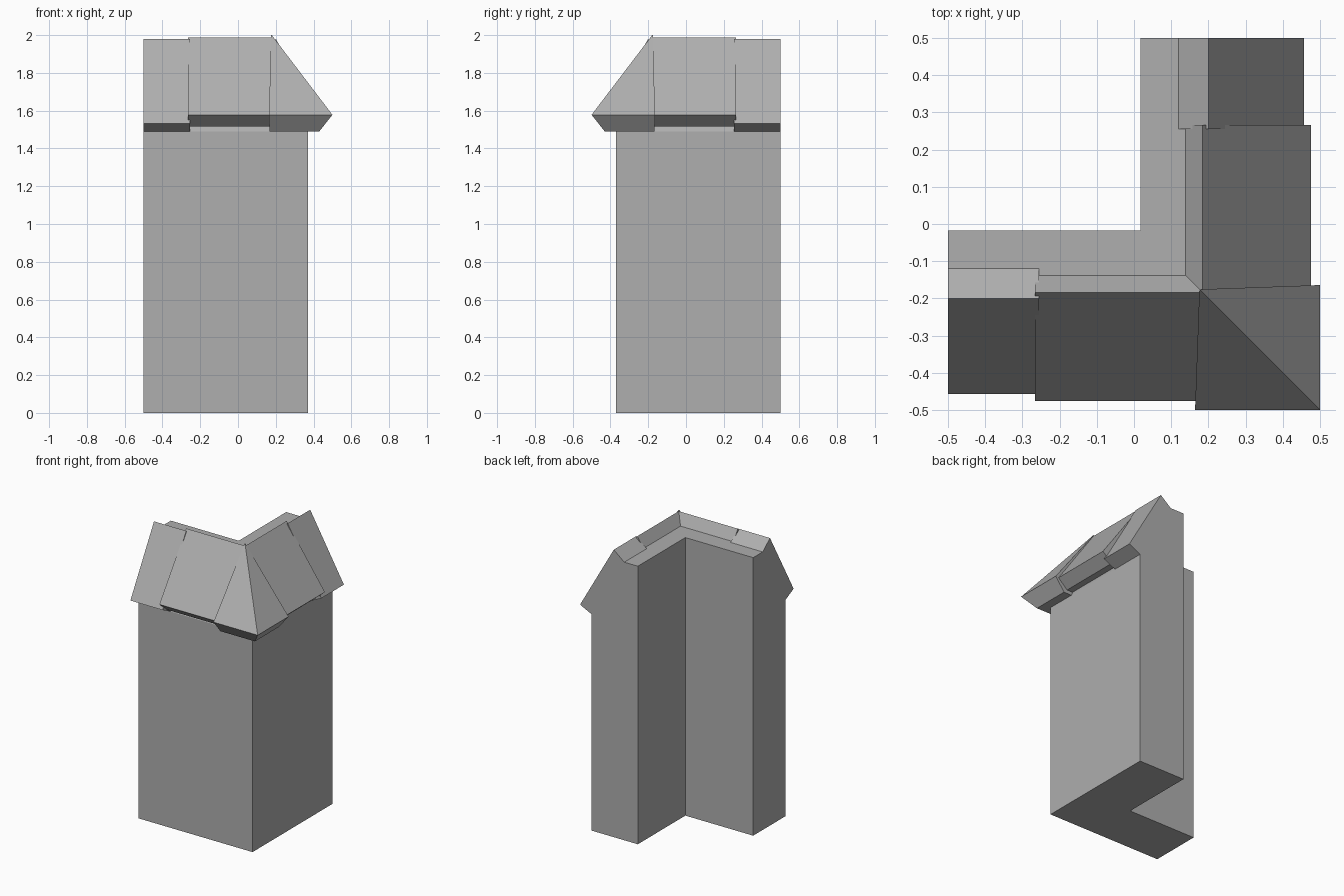
import bpy, bmesh

if "Cube" in bpy.data.objects:
    bpy.data.objects.remove(bpy.data.objects["Cube"])

END = -0.5    # where both arms of the L stop

stone = bpy.data.materials.new("dark_grey")
stone.diffuse_color = (0.425, 0.425, 0.425, 1)
stone.use_nodes = True
stone.node_tree.nodes["Principled BSDF"].inputs["Base Color"].default_value = stone.diffuse_color


def sweep(name, profile, paths):
    """Sweep a closed (distance outwards, z) profile along each path of stations."""
    bm = bmesh.new()
    for path in paths:
        rings = [[bm.verts.new((*station(d), z)) for d, z in profile] for station in path]
        n = len(profile)
        for a, b in zip(rings, rings[1:]):
            for i in range(n):
                j = (i + 1) % n
                bm.faces.new((a[i], a[j], b[j], b[i]))
        bm.faces.new(rings[0])
        bm.faces.new(rings[-1][::-1])
    bmesh.ops.recalc_face_normals(bm, faces=bm.faces)
    mesh = bpy.data.meshes.new(name)
    bm.to_mesh(mesh)
    bm.free()
    mesh.materials.append(stone)
    obj = bpy.data.objects.new(name, mesh)
    bpy.context.collection.objects.link(obj)
    return obj


def front(s, taper=0.0):
    return lambda d: (s - taper * d, -d)      # station on the front arm


def side(s, taper=0.0):
    return lambda d: (d, -s + taper * d)      # station on the right arm


def mitre(d):
    return (d, -d)                            # station on the outer corner diagonal


def around(s, taper=0.0):
    return [[front(s, taper), mitre, side(s, taper)]]


# L-shaped wall with its outer top chamfered under the roof
sweep("wall", [(0.017, 0), (0.37, 0), (0.37, 1.49), (0.15, 1.915), (0.017, 1.915)],
      around(END))

# Low roof panels at the two arm ends
sweep("end_roof_panels",
      [(0.12, 1.915), (0.2, 1.98), (0.457, 1.533), (0.37, 1.49), (0.15, 1.915)],
      [[front(END), front(-0.255)], [side(END), side(-0.255)]])

# Raised middle roof panels, mitred at the ridge
sweep("middle_roof_panels",
      [(0.138, 1.915), (0.184, 1.988), (0.476, 1.576), (0.405, 1.515),
       (0.36, 1.515), (0.15, 1.9)],
      around(-0.266))

# Hipped corner cap, its sides tapering slightly towards the peak
sweep("corner_roof_cap", [(0.179, 2.0), (0.5, 1.578), (0.43, 1.49), (0.36, 1.49)],
      around(0.182, 0.036))
